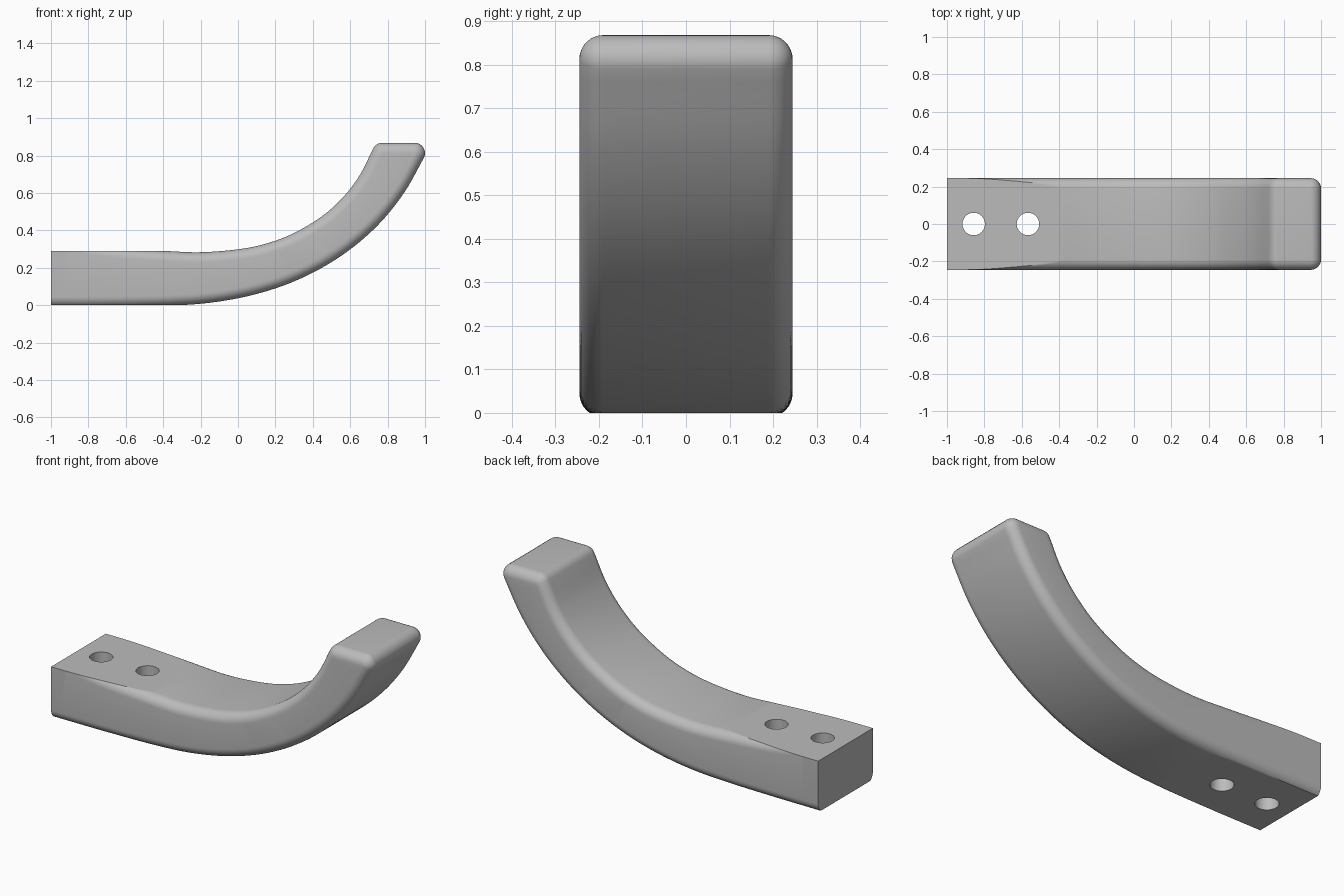
import bpy, bmesh
from math import sin, cos, pi, radians
from mathutils import Vector

cube = bpy.data.objects.get("Cube")
if cube:
    bpy.data.objects.remove(cube, do_unlink=True)

HALF_WIDTH, ROUND, SEGMENTS = 0.245, 0.055, 8
FLAT_TOP = 0.29
# Each corner of the section: side, whether upper, start angle
CORNERS = ((1, 0, -90), (1, 1, 0), (-1, 1, 90), (-1, 0, 180))

grey = bpy.data.materials.new("plain grey")
grey.use_nodes = True
grey.diffuse_color = (0.5, 0.5, 0.5, 1)
grey.node_tree.nodes["Principled BSDF"].inputs["Base Color"].default_value = (0.5, 0.5, 0.5, 1)

# Underside and upper side of the bar as matching (x, z) points
under = [(-1, -.01), (-.7, -.009), (-.38, -.003), (-.15, .013), (.068, .052), (.27, .115),
         (.456, .204), (.623, .316), (.77, .451), (.894, .61), (.995, .79)]
upper = [(-1, .36), (-.7, .313), (-.4, .291), (-.2, .283), (.01, .3), (.16, .332),
         (.3, .386), (.45, .476), (.566, .582), (.652, .697), (.721, .834)]


def smooth_path(points, steps=6):
    """Catmull-Rom path through the points."""
    p = [Vector(q) for q in points]
    p = [2 * p[0] - p[1]] + p + [2 * p[-1] - p[-2]]
    path = []
    for a, b, c, d in zip(p, p[1:], p[2:], p[3:]):
        for i in range(steps):
            t = i / steps
            path.append(0.5 * (2 * b + (c - a) * t + (2 * a - 5 * b + 4 * c - d) * t**2
                               + (3 * b - a - 3 * c + d) * t**3))
    return path


def corner_angles():
    """Side, upper flag and angle of every point round the section."""
    for side, top, start in CORNERS:
        for i in range(SEGMENTS + 1):
            yield side, top, radians(start + 90 * i / SEGMENTS)


def section(low, high):
    """Rounded rectangle standing between an underside and an upper point."""
    length = (high - low).length
    along = (high - low) / length
    ring = []
    for side, top, a in corner_angles():
        q = low + along * ((length - ROUND if top else ROUND) + ROUND * sin(a))
        ring.append((q.x, side * (HALF_WIDTH - ROUND) + ROUND * cos(a), q.y))
    return ring


def tip_ring(t):
    """Ring of the rounded tip, from its side (t=0) to its flat top (t=pi/2)."""
    ring = []
    for side, top, a in corner_angles():
        core = Vector((.772 if top else .945, side * (HALF_WIDTH - ROUND), .813))
        lean = radians(157 if top else -24.5)
        out = Vector((cos(lean) * abs(sin(a)), cos(a), sin(lean) * abs(sin(a))))
        ring.append(core + ROUND * (out * cos(t) + Vector((0, 0, sin(t)))).normalized())
    return ring


# Curved bar with its rounded tip
rings = [section(low, high) for low, high in zip(smooth_path(under), smooth_path(upper))]
rings += [tip_ring(i / 8 * pi / 2) for i in range(9)]

bm = bmesh.new()
loops = [[bm.verts.new(co) for co in ring] for ring in rings]
for a, b in zip(loops, loops[1:]):
    for i in range(len(a)):
        j = (i + 1) % len(a)
        bm.faces.new((a[i], a[j], b[j], b[i]))
bm.faces.new(loops[0])
bm.faces.new(loops[-1])

# Trim the straight end flat above and below
for height in (0, FLAT_TOP):
    bmesh.ops.bisect_plane(bm, geom=bm.verts[:] + bm.edges[:] + bm.faces[:],
                           plane_co=(0, 0, height), plane_no=(0, 0, 1))
for v in bm.verts:
    v.co.z = max(v.co.z, 0)
    if v.co.x < -0.15:
        v.co.z = min(v.co.z, FLAT_TOP)
bmesh.ops.remove_doubles(bm, verts=bm.verts, dist=0.0002)
bmesh.ops.dissolve_degenerate(bm, edges=bm.edges, dist=0.0002)
bmesh.ops.recalc_face_normals(bm, faces=bm.faces)
mesh = bpy.data.meshes.new("curved_bar")
bm.to_mesh(mesh)
bm.free()
mesh.materials.append(grey)
bar = bpy.data.objects.new("curved_bar", mesh)
bpy.context.collection.objects.link(bar)

# Two screw holes through the straight end
for x in (-0.857, -0.567):
    bpy.ops.mesh.primitive_cylinder_add(vertices=48, radius=0.06, depth=1, location=(x, 0, 0.15))
    cutter = bpy.context.object
    cutter.name = "hole_cutter"
    cutter.hide_render = True
    cutter.data.materials.append(grey)
    hole = bar.modifiers.new("screw_hole", 'BOOLEAN')
    hole.operation, hole.solver, hole.object = 'DIFFERENCE', 'EXACT', cutter
    bpy.context.view_layer.objects.active = bar
    bpy.ops.object.modifier_apply(modifier=hole.name)
    bpy.data.objects.remove(cutter, do_unlink=True)

bpy.ops.object.select_all(action='DESELECT')
bar.select_set(True)
bpy.context.view_layer.objects.active = bar
bpy.ops.object.shade_smooth_by_angle(angle=radians(30))
